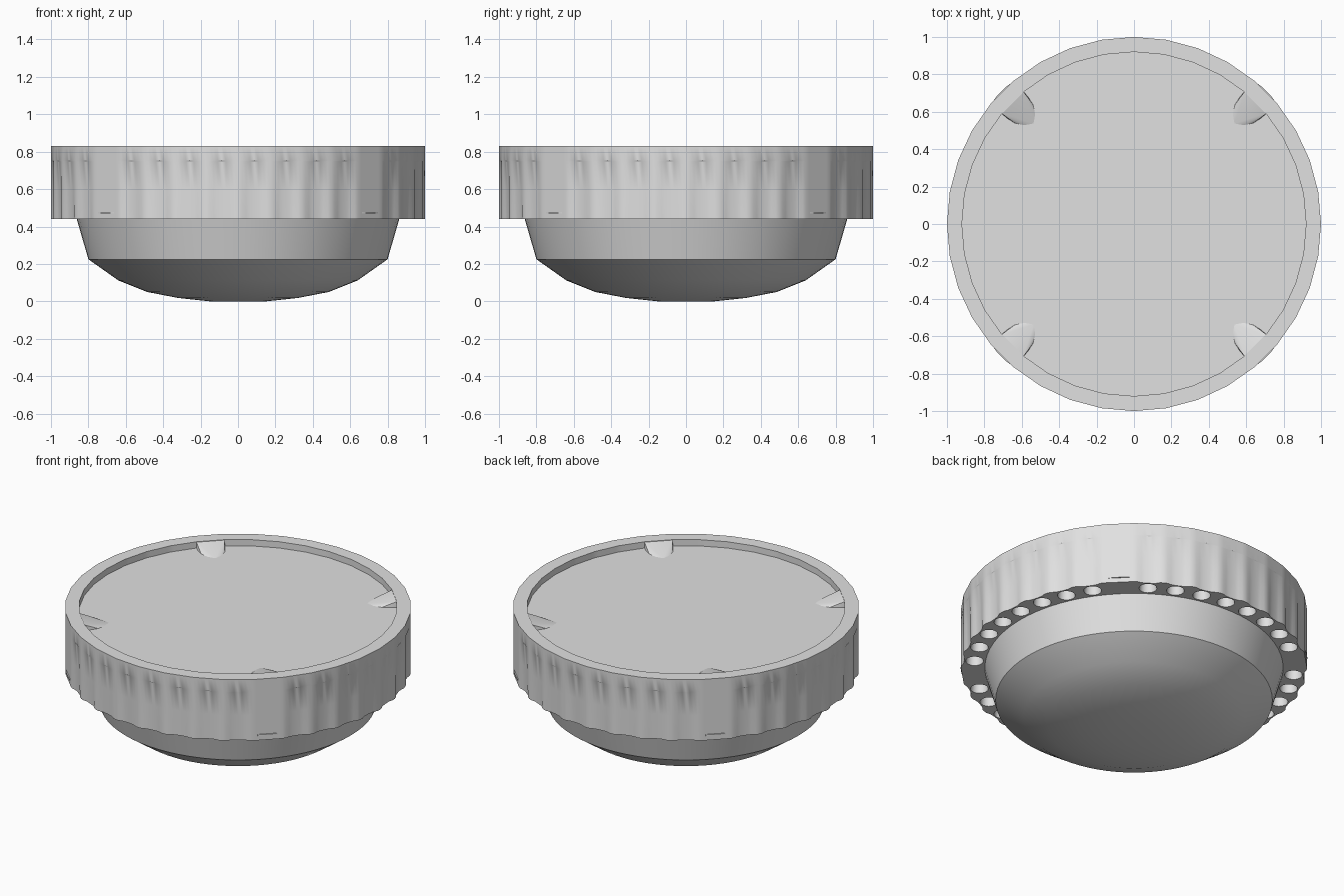
import bpy, bmesh
from math import sin, cos, pi, radians, sqrt
from mathutils import Matrix, Vector

if "Cube" in bpy.data.objects:
    bpy.data.objects.remove(bpy.data.objects["Cube"])

grey = bpy.data.materials.new("light grey")
grey.diffuse_color = (0.75, 0.75, 0.75, 1)
grey.use_nodes = True
grey.node_tree.nodes["Principled BSDF"].inputs["Base Color"].default_value = grey.diffuse_color

PITCH = radians(10)      # one flute per facet of the 36-sided cap
COLS = 288


def finish(bm, name, smooth=True):
    bmesh.ops.recalc_face_normals(bm, faces=bm.faces)
    me = bpy.data.meshes.new(name)
    bm.to_mesh(me)
    bm.free()
    me.materials.append(grey)
    ob = bpy.data.objects.new(name, me)
    bpy.context.collection.objects.link(ob)
    if smooth:
        shade(ob)
    return ob


def shade(ob):
    bpy.ops.object.select_all(action='DESELECT')
    ob.select_set(True)
    bpy.context.view_layer.objects.active = ob
    bpy.ops.object.shade_smooth_by_angle(angle=radians(30))


def skin(bm, rings):
    """Bridge closed rings of points and cap both ends."""
    rows = [[bm.verts.new(p) for p in ring] for ring in rings]
    for a, b in zip(rows, rows[1:]):
        n = len(a)
        for i in range(n):
            j = (i + 1) % n
            bm.faces.new((a[i], a[j], b[j], b[i]))
    bm.faces.new(rows[0])
    bm.faces.new(rows[-1])


def is_gap(k):
    return k % 9 == 4    # the four diagonal facets carry no flute


def cap_ring(radius, z, fluted=False):
    pts = []
    for i in range(COLS):
        a = 2 * pi * i / COLS
        k = int(i * 36 / COLS)
        off = a - (k + 0.5) * PITCH
        r = radius * cos(PITCH / 2) / cos(off)
        if fluted and not is_gap(k):
            t = min(1, max(0, (0.75 - z) / 0.31))
            half = 0.05 + 0.015 * t
            u = off / half
            if abs(u) < 1:
                r -= (0.003 + 0.009 * t) * sqrt(1 - u * u)
        pts.append((r * cos(a), r * sin(a), z))
    return pts


# Fluted cap with a recessed top
bm = bmesh.new()
skin(bm, [cap_ring(0.92, 0.79), cap_ring(0.92, 0.83), cap_ring(1, 0.83),
          cap_ring(1, 0.752), cap_ring(1, 0.748, True),
          cap_ring(1, 0.6, True), cap_ring(1, 0.44, True)])
cap = finish(bm, "fluted_cap", False)

# Tapered pockets cut upward into the underside of the cap
bm = bmesh.new()
for k in range(36):
    if not is_gap(k):
        a = (k + 0.5) * PITCH
        bmesh.ops.create_cone(
            bm, cap_ends=True, segments=20, radius1=0.053, radius2=0.03, depth=0.32,
            matrix=Matrix.Translation((0.925 * cos(a), 0.925 * sin(a), 0.58)))
cutter = finish(bm, "pocket_cutter", False)
cutter.hide_render = True
mod = cap.modifiers.new("pockets", 'BOOLEAN')
mod.operation = 'DIFFERENCE'
mod.solver = 'EXACT'
mod.object = cutter
bpy.context.view_layer.objects.active = cap
bpy.ops.object.modifier_apply(modifier=mod.name)
bpy.data.objects.remove(cutter)
shade(cap)

# Shallow bowl below the cap
bm = bmesh.new()
profile = [(0.868, 0.46), (0.8, 0.225), (0.64, 0.112), (0.485, 0.05),
           (0.32, 0.018), (0.15, 0.0)]
skin(bm, [[(r * cos(2 * pi * i / 72), r * sin(2 * pi * i / 72), z)
           for i in range(72)] for r, z in profile])
finish(bm, "bowl")

# Ramped tabs in the recess, and thin latch slips low on the outer wall
side = [(0.925, 0.083), (0.88, 0.08), (0.83, 0.069), (0.785, 0.04), (0.757, 0.0)]
for q in range(4):
    rot = Matrix.Rotation(radians(45 + 90 * q), 3, 'Z')
    bm = bmesh.new()

    def vert(r, t, z):
        return bm.verts.new(rot @ Vector((r, t, z)))

    tip = vert(0.757, 0, 0.789)
    tops = []
    for s in (1, -1):
        top = vert(0.925, s * 0.083, 0.829)
        tops.append(top)
        base = [vert(r, s * t, 0.789) for r, t in side[:-1]] + [tip]
        for a, b in zip(base, base[1:]):
            bm.faces.new((top, a, b))
    bm.faces.new((tops[0], tops[1], tip))
    finish(bm, "ramp_tab")

    bm = bmesh.new()
    slip = [(0.98, -0.06), (0.998, -0.06), (1.003, -0.03), (1.003, 0.03),
            (0.998, 0.06), (0.98, 0.06)]
    skin(bm, [[rot @ Vector((r, t, z)) for r, t in slip] for z in (0.469, 0.478)])
    finish(bm, "latch_slip")
